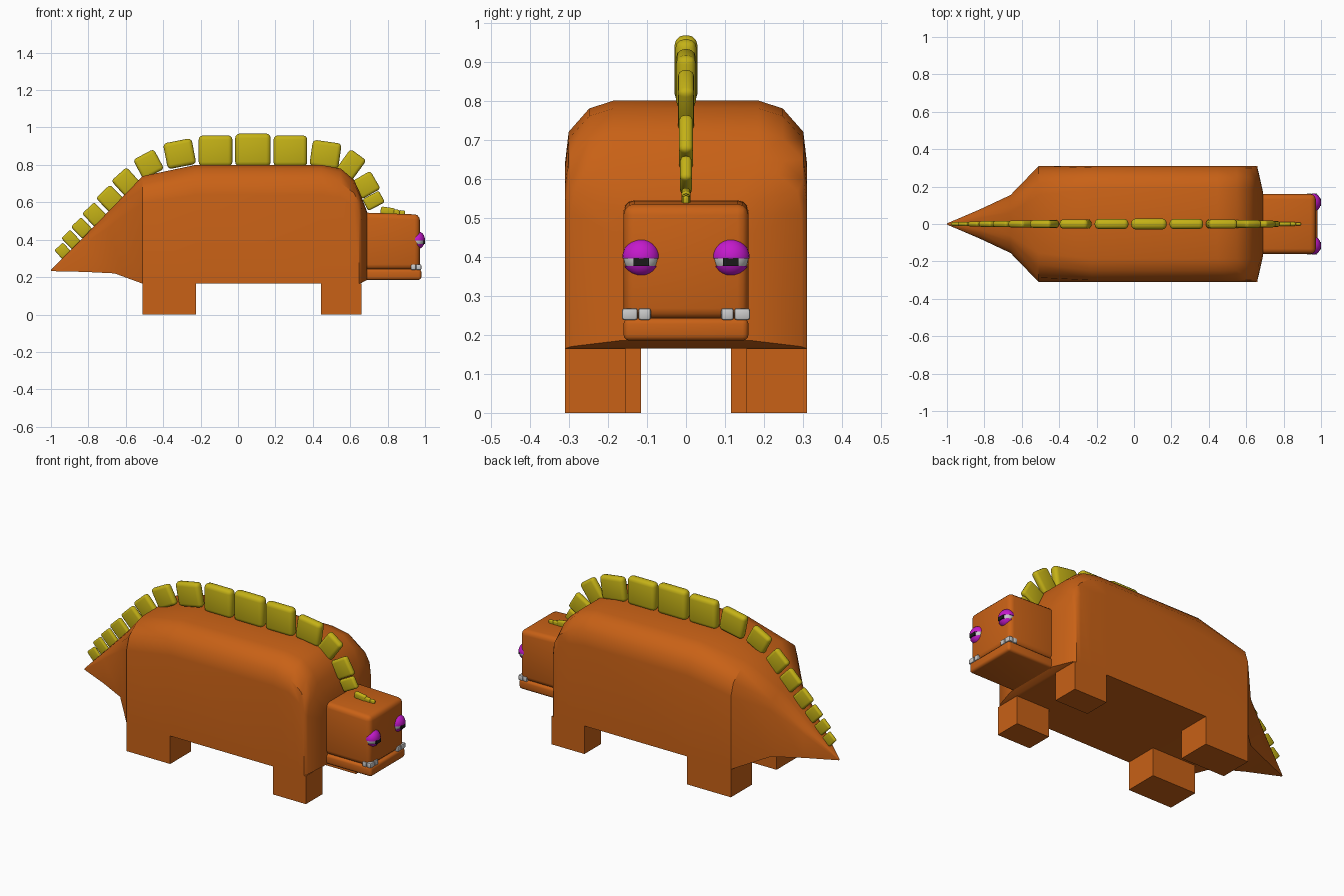
import bpy, bmesh, math
from mathutils import Vector

if "Cube" in bpy.data.objects:
    bpy.data.objects.remove(bpy.data.objects["Cube"])


def material(name, rgb):
    m = bpy.data.materials.new(name)
    m.diffuse_color = (*rgb, 1)
    m.use_nodes = True
    m.node_tree.nodes["Principled BSDF"].inputs["Base Color"].default_value = m.diffuse_color
    return m


ORANGE = material("orange_skin", (0.58, 0.12, 0.008))
YELLOW = material("yellow_plate", (0.55, 0.44, 0.008))
PURPLE = material("purple_lid", (0.55, 0.01, 0.6))
WHITE = material("pale", (0.6, 0.6, 0.6))
BLACK = material("black", (0.01, 0.01, 0.01))


def finish(bm, name, mat, angle=35):
    bmesh.ops.recalc_face_normals(bm, faces=bm.faces)
    me = bpy.data.meshes.new(name)
    bm.to_mesh(me)
    bm.free()
    ob = bpy.data.objects.new(name, me)
    bpy.context.collection.objects.link(ob)
    me.materials.append(mat)
    bpy.ops.object.select_all(action='DESELECT')
    bpy.context.view_layer.objects.active = ob
    ob.select_set(True)
    bpy.ops.object.shade_smooth_by_angle(angle=math.radians(angle))
    return ob


def box(name, lo, hi, mat, bevel=0.0, segs=3, tilt=0.0):
    lo, hi = Vector(lo), Vector(hi)
    bm = bmesh.new()
    bmesh.ops.create_cube(bm, size=1)
    for v in bm.verts:
        v.co = Vector(a * b for a, b in zip(v.co, hi - lo))
    if bevel:
        bmesh.ops.bevel(bm, geom=bm.edges[:], offset=bevel, segments=segs,
                        profile=0.5, affect='EDGES')
    ob = finish(bm, name, mat)
    ob.location = (lo + hi) / 2
    ob.rotation_euler.y = math.radians(tilt)
    return ob


# body and tail: lofted sections (x, half width, bottom, top, top flat fraction)
stations = [
    (-1.00, 0.003, 0.232, 0.238, 0.5), (-0.82, 0.080, 0.228, 0.42, 0.4),
    (-0.66, 0.155, 0.220, 0.585, 0.4), (-0.51, 0.310, 0.165, 0.74, 0.5),
    (-0.225, 0.31, 0.165, 0.80, 0.6), (0.445, 0.31, 0.165, 0.80, 0.6),
    (0.55, 0.31, 0.165, 0.78, 0.6), (0.62, 0.31, 0.165, 0.72, 0.6),
    (0.648, 0.31, 0.165, 0.66, 0.6), (0.662, 0.295, 0.17, 0.625, 0.6),
    (0.69, 0.17, 0.185, 0.55, 0.7)]
bm = bmesh.new()
rings = []
for x, w, zb, zt, f in stations:
    h = (zt - zb) / 0.635
    half = [(w, zb), (w, zt - 0.16 * h), (w * (0.7 + 0.45 * f), zt - 0.08 * h),
            (w * (0.2 + f), zt - 0.02 * h), (w * f, zt)]
    pts = [(min(y, w), z) for y, z in half]
    pts += [(-y, z) for y, z in reversed(pts)]
    rings.append([bm.verts.new((x, y, z)) for y, z in pts])
for a, b in zip(rings, rings[1:]):
    for i in range(len(a)):
        j = (i + 1) % len(a)
        bm.faces.new((a[i], a[j], b[j], b[i]))
bm.faces.new(rings[0])
bm.faces.new(rings[-1])
finish(bm, "body", ORANGE, 40)

# legs
for s, side in ((-1, "right"), (1, "left")):
    for name, x0, x1, yi in (("rear_leg", -0.51, -0.225, 0.115),
                             ("front_leg", 0.445, 0.66, 0.155)):
        ys = sorted((s * yi, s * 0.31))
        box(f"{name}_{side}", (x0, ys[0], 0), (x1, ys[1], 0.165), ORANGE)

# head with slightly sloping top, and lower jaw
head = box("head", (0.62, -0.16, 0.24), (0.972, 0.16, 0.54), ORANGE, 0.028)
for v in head.data.vertices:
    if v.co.z > 0:
        v.co.z -= 0.035 * (v.co.x - 0.02)
box("jaw", (0.62, -0.16, 0.185), (0.98, 0.16, 0.243), ORANGE, 0.015)


def lid(name, x, y, z, lo, hi, keep_above):
    bm = bmesh.new()
    bmesh.ops.create_uvsphere(bm, u_segments=24, v_segments=16, radius=0.048)
    cut = hi if keep_above else lo
    bmesh.ops.bisect_plane(bm, geom=bm.verts[:] + bm.edges[:] + bm.faces[:],
                           plane_co=(0, 0, cut), plane_no=(0, 0, 1),
                           clear_inner=keep_above, clear_outer=not keep_above)
    bmesh.ops.holes_fill(bm, edges=[e for e in bm.edges if e.is_boundary])
    for v in bm.verts:
        v.co.x *= 0.85
    finish(bm, name, PURPLE).location = (x, y, z)


# eyes and corner teeth
for s, side in ((-1, "right"), (1, "left")):
    ex, ey, ez = 0.959, s * 0.115, 0.398
    bm = bmesh.new()
    bmesh.ops.create_uvsphere(bm, u_segments=24, v_segments=16, radius=0.045)
    for v in bm.verts:
        v.co.x *= 0.85
    finish(bm, f"eyeball_{side}", WHITE).location = (ex, ey, ez)
    lid(f"upper_lid_{side}", ex, ey, ez, -0.022, -0.002, True)
    lid(f"lower_lid_{side}", ex, ey, ez, -0.022, -0.002, False)
    box(f"pupil_{side}", (0.97, ey - 0.02, ez - 0.022),
        (0.999, ey + 0.02, ez - 0.001), BLACK)
    for i, (x0, x1, y0, y1) in enumerate(((0.952, 0.98, 0.09, 0.122),
                                          (0.952, 0.98, 0.124, 0.164),
                                          (0.924, 0.951, 0.135, 0.164))):
        ys = sorted((s * y0, s * y1))
        box(f"tooth_{side}_{i}", (x0, ys[0], 0.238), (x1, ys[1], 0.268),
            WHITE, 0.006, 2)

# back plates: centre x, centre z, length, height, thickness, tilt
plates = [
    (-0.937, 0.34, 0.062, 0.065, 0.020, -42), (-0.892, 0.40, 0.065, 0.085, 0.022, -44),
    (-0.835, 0.462, 0.075, 0.09, 0.026, -44), (-0.765, 0.532, 0.09, 0.105, 0.030, -44),
    (-0.682, 0.617, 0.105, 0.115, 0.034, -44), (-0.595, 0.705, 0.11, 0.125, 0.038, -42),
    (-0.478, 0.803, 0.125, 0.12, 0.042, -28), (-0.312, 0.86, 0.155, 0.14, 0.05, -11),
    (-0.12, 0.875, 0.18, 0.165, 0.054, 0), (0.08, 0.88, 0.19, 0.175, 0.058, 0),
    (0.28, 0.875, 0.18, 0.165, 0.054, 0), (0.468, 0.855, 0.155, 0.14, 0.05, 8),
    (0.603, 0.798, 0.105, 0.14, 0.042, 36), (0.685, 0.692, 0.11, 0.115, 0.036, 60),
    (0.725, 0.608, 0.07, 0.10, 0.030, 62), (0.80, 0.553, 0.075, 0.04, 0.024, 8),
    (0.845, 0.546, 0.04, 0.03, 0.02, 5), (0.878, 0.543, 0.03, 0.028, 0.016, 5)]
for i, (x, z, l, h, t, a) in enumerate(plates):
    box(f"back_plate_{i + 1}", (x - l / 2, -t / 2, z - h / 2),
        (x + l / 2, t / 2, z + h / 2), YELLOW, min(t * 0.42, h * 0.3), 3, a)
